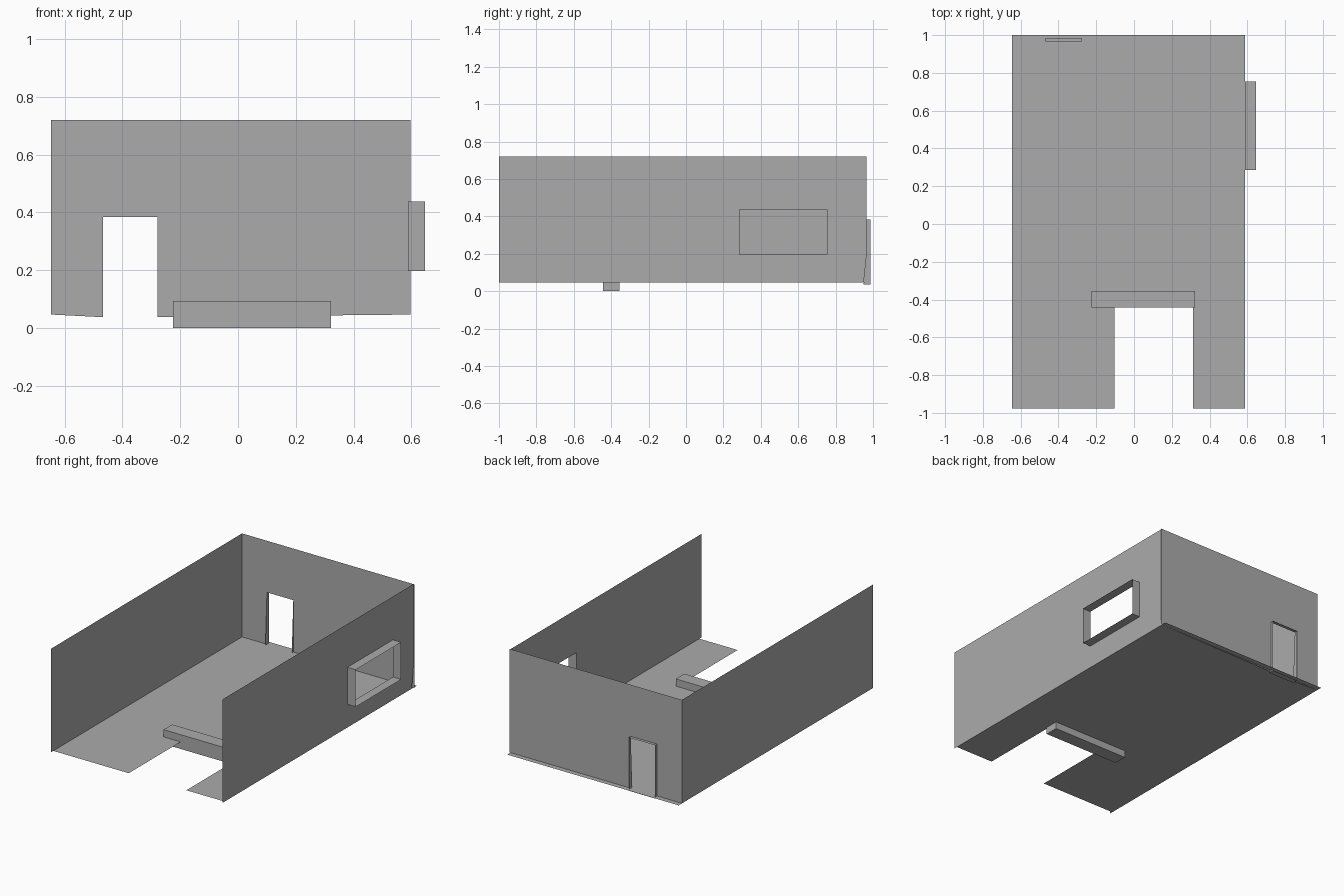
import bpy
import bmesh
from mathutils import Vector

if "Cube" in bpy.data.objects:
    bpy.data.objects.remove(bpy.data.objects["Cube"], do_unlink=True)

GREY = (0.41, 0.41, 0.41, 1.0)
grey = bpy.data.materials.new("mid grey")
grey.use_nodes = True
grey.diffuse_color = GREY
grey.node_tree.nodes["Principled BSDF"].inputs["Base Color"].default_value = GREY


def finish(name, bm):
    mesh = bpy.data.meshes.new(name)
    bm.to_mesh(mesh)
    bm.free()
    mesh.materials.append(grey)
    obj = bpy.data.objects.new(name, mesh)
    bpy.context.collection.objects.link(obj)
    return obj


def panel(name, us, vs, hole, place, flip=False):
    """Flat sheet over grid lines us and vs, leaving out the hole cell."""
    bm = bmesh.new()
    grid = [[bm.verts.new(place(u, v)) for v in vs] for u in us]
    for i in range(len(us) - 1):
        for j in range(len(vs) - 1):
            if (i, j) != hole:
                ring = [grid[i][j], grid[i + 1][j], grid[i + 1][j + 1], grid[i][j + 1]]
                bm.faces.new(ring[::-1] if flip else ring)
    return finish(name, bm)


def block(name, low, high, open_axis=None):
    """Box between two corners; open_axis removes both ends to make a frame."""
    low, high = Vector(low), Vector(high)
    bm = bmesh.new()
    bmesh.ops.create_cube(bm, size=1)
    for v in bm.verts:
        v.co = (low + high) / 2 + v.co * (high - low)
    if open_axis is not None:
        bm.normal_update()
        ends = [f for f in bm.faces if abs(f.normal[open_axis]) > 0.9]
        bmesh.ops.delete(bm, geom=ends, context='FACES_ONLY')
    return finish(name, bm)


LEFT, RIGHT, FLOOR, TOP, BACK = -0.647, 0.588, 0.046, 0.72, 0.966
DOOR = (-0.468, -0.278)
DOOR_TOP, SILL = 0.384, 0.037
WIN_Y, WIN_Z = (0.287, 0.755), (0.196, 0.438)
NOTCH_X, NOTCH_Y = (-0.103, 0.312), -0.442

# Main floor, with a strip on either side of the notch at the open front
panel("main_floor", [LEFT, RIGHT], [NOTCH_Y, 1.0], None,
      lambda x, y: (x, y, FLOOR))
for name, xs in (("front_floor_right", (LEFT, NOTCH_X[0])),
                 ("front_floor_left", (NOTCH_X[1], RIGHT))):
    panel(name, xs, [-0.977, NOTCH_Y], None, lambda x, y: (x, y, FLOOR))

# Side walls, one with a window opening
panel("plain_side_wall", [-1.0, BACK], [FLOOR, TOP], None,
      lambda y, z: (LEFT, y, z), flip=True)
panel("window_side_wall", [-1.0, *WIN_Y, BACK], [FLOOR, *WIN_Z, TOP], (1, 1),
      lambda y, z: (RIGHT, y - (0.016 if y == BACK and z == FLOOR else 0), z))

# Back wall, its lower edge dipping at the doorway
panel("back_wall", [LEFT, *DOOR, 0.597], [SILL, DOOR_TOP, TOP], (1, 0),
      lambda x, z: (x, BACK, FLOOR if z == SILL and x not in DOOR else z),
      flip=True)

# Projecting frames around the openings
block("window_frame", (RIGHT, WIN_Y[0], WIN_Z[0]), (0.647, WIN_Y[1], WIN_Z[1]), 0)
door_frame = block("door_frame", (DOOR[0], BACK, SILL), (DOOR[1], 0.986, DOOR_TOP), 1)
for v in door_frame.data.vertices:
    if v.co.z < FLOOR and v.co.y < 0.97:
        v.co.y = 0.95

# Entrance step
block("entrance_step", (-0.225, -0.443, 0.0), (0.322, -0.355, 0.093))
